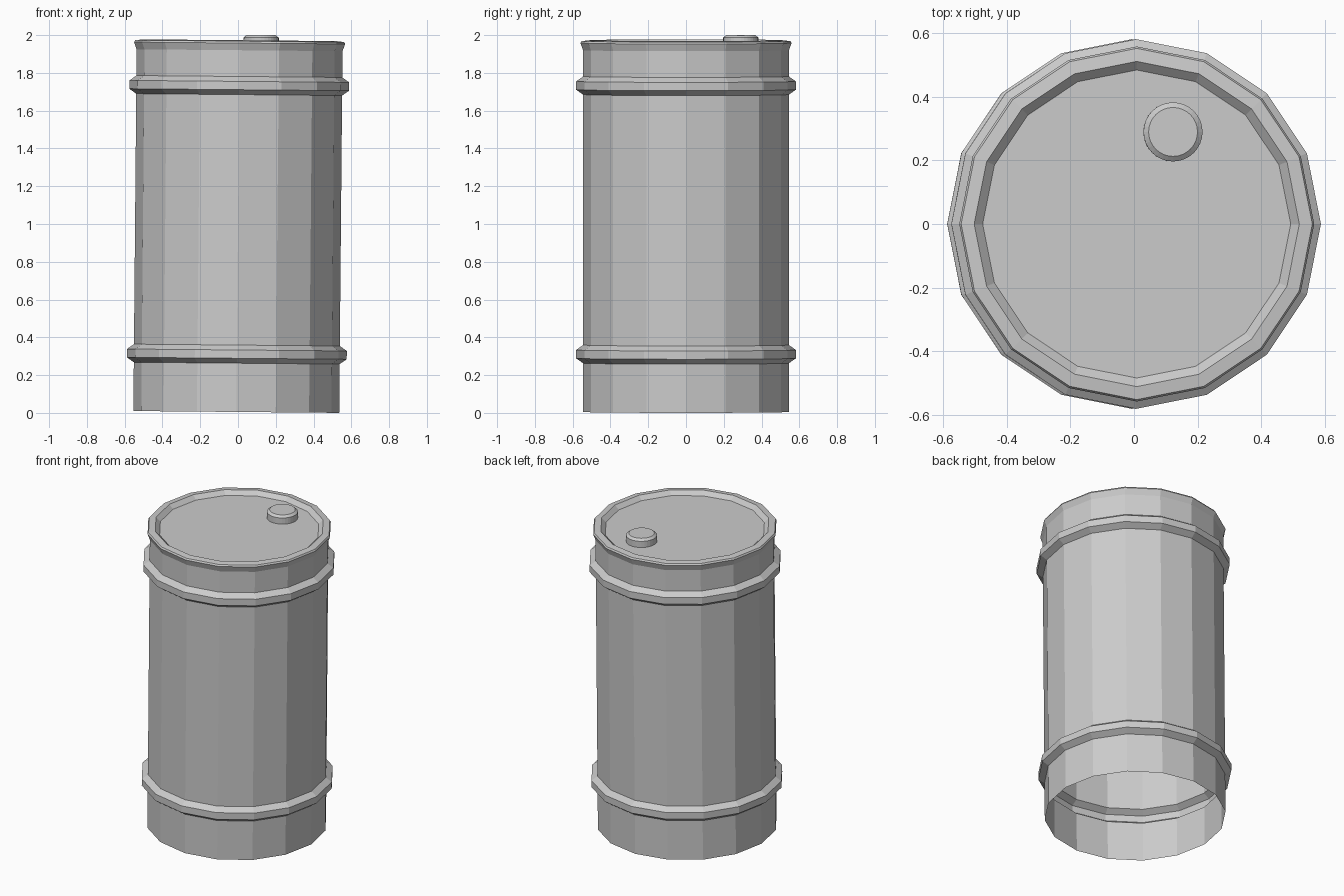
import bpy, bmesh
from math import cos, sin, pi
from mathutils import Matrix, Vector

if "Cube" in bpy.data.objects:
    bpy.data.objects.remove(bpy.data.objects["Cube"])

# whole drum leans very slightly towards +x
LEAN = Matrix.Translation((0, 0, 1)) @ Matrix.Rotation(0.009, 4, 'Y') @ Matrix.Translation((0, 0, -1))


def lathe(name, profile, sides, centre=(0, 0)):
    """Revolve (radius, z) points; the last ring is capped, the first stays open."""
    bm = bmesh.new()
    rings = []
    for r, z in profile:
        rings.append([bm.verts.new(LEAN @ Vector((centre[0] + r * cos(2 * pi * i / sides),
                                                  centre[1] + r * sin(2 * pi * i / sides), z)))
                      for i in range(sides)])
    for a, b in zip(rings, rings[1:]):
        for i in range(sides):
            j = (i + 1) % sides
            bm.faces.new((a[i], a[j], b[j], b[i]))
    bm.faces.new(rings[-1])
    mesh = bpy.data.meshes.new(name)
    bm.to_mesh(mesh)
    bm.free()
    obj = bpy.data.objects.new(name, mesh)
    bpy.context.collection.objects.link(obj)
    return obj


def hoop(z):
    """Raised rib around the drum wall."""
    return [(0.545, z - 0.048), (0.582, z - 0.022), (0.582, z + 0.022), (0.545, z + 0.048)]


# drum wall with two ribs, flared rim and recessed lid, open underneath
wall = [(0.545, 0.005)] + hoop(0.311) + hoop(1.733) + [(0.545, 1.92)]
rim = [(0.559, 1.958), (0.553, 1.968), (0.512, 1.973), (0.485, 1.947)]
lathe("drum_body", wall + rim, 16)

# filler cap
lathe("filler_cap", [(0.093, 1.947), (0.093, 1.988), (0.077, 2.001)], 32, (0.114, 0.29))
